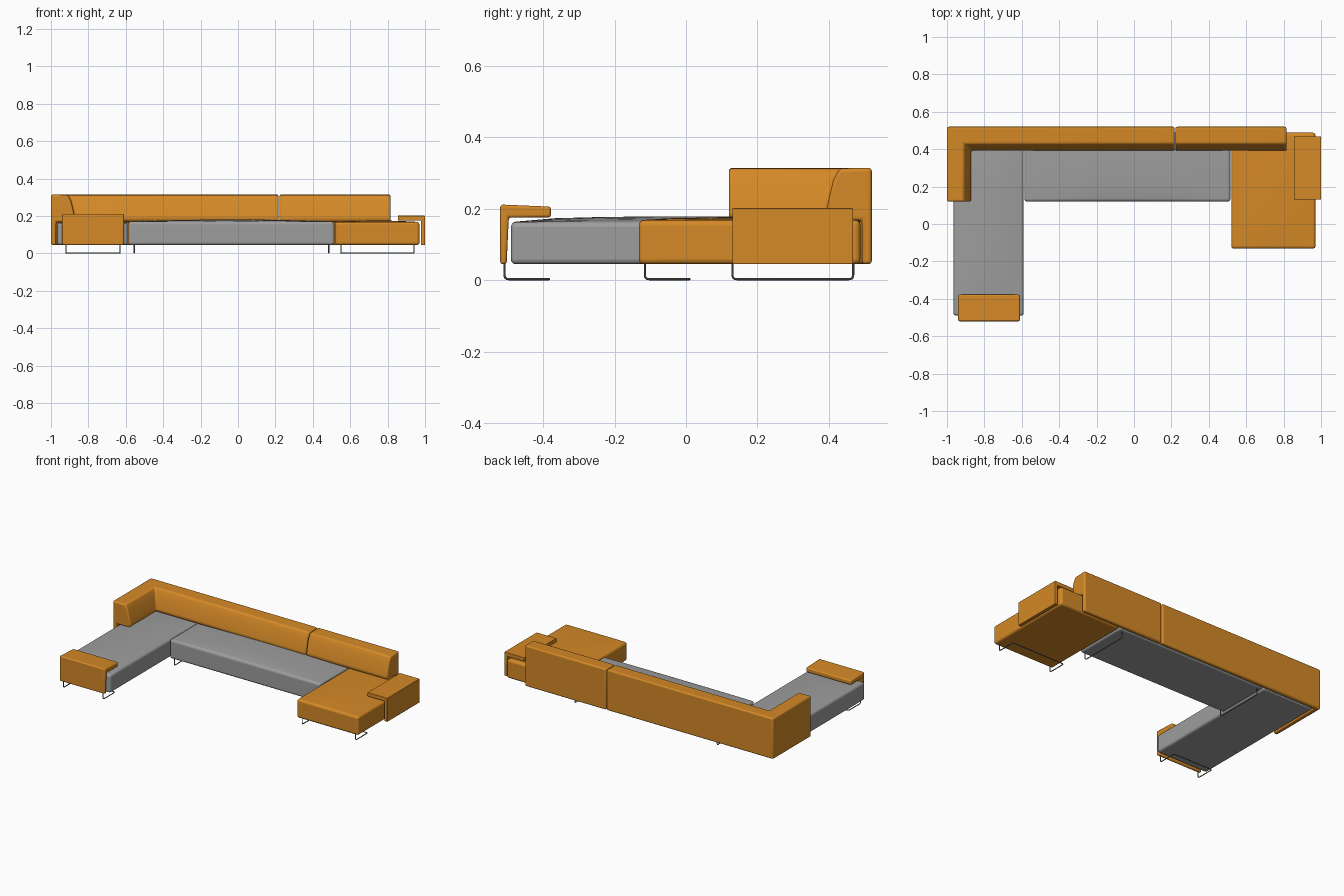
import bpy, bmesh, math
from mathutils import Vector

cube = bpy.data.objects.get("Cube")
if cube:
    bpy.data.objects.remove(cube, do_unlink=True)


def material(name, rgb):
    m = bpy.data.materials.new(name)
    m.use_nodes = True
    m.diffuse_color = (*rgb, 1)
    m.node_tree.nodes["Principled BSDF"].inputs["Base Color"].default_value = (*rgb, 1)
    return m


ORANGE = material("orange fabric", (0.66, 0.25, 0.02))
GREY = material("grey fabric", (0.34, 0.34, 0.34))
METAL = material("dark metal", (0.16, 0.16, 0.16))


def finish(name, bm, mat, bevel):
    """Turn a bmesh into a softly bevelled, smooth shaded object."""
    bmesh.ops.recalc_face_normals(bm, faces=bm.faces)
    mesh = bpy.data.meshes.new(name)
    bm.to_mesh(mesh)
    bm.free()
    mesh.materials.append(mat)
    ob = bpy.data.objects.new(name, mesh)
    bpy.context.collection.objects.link(ob)
    mod = ob.modifiers.new("soft edges", "BEVEL")
    mod.width = bevel
    mod.segments = 4
    mod.limit_method = "ANGLE"
    mod.angle_limit = math.radians(20)
    smooth(ob)


def smooth(ob):
    bpy.ops.object.select_all(action="DESELECT")
    ob.select_set(True)
    bpy.context.view_layer.objects.active = ob
    bpy.ops.object.shade_smooth_by_angle(angle=math.radians(35))


def cushion(name, x0, x1, y0, y1, z0, z1, crown, mat):
    """Upholstered block whose top swells towards its middle."""
    bm = bmesh.new()
    bmesh.ops.create_cube(bm, size=2)
    bmesh.ops.subdivide_edges(bm, edges=bm.edges, cuts=7, use_grid_fill=True)
    for v in bm.verts:
        u, w, t = v.co
        lift = crown * (1 - u * u) * (1 - w * w) ** 0.5 if t > 0.99 else 0
        v.co = ((x0 + x1 + u * (x1 - x0)) / 2,
                (y0 + y1 + w * (y1 - y0)) / 2,
                (z0 + z1 + t * (z1 - z0)) / 2 + lift)
    finish(name, bm, mat, 0.014)


def sweep(name, path, profile, mat, bevel):
    """Sweep a (depth, height) profile along a floor path, mitring corners."""
    pts = [Vector(p) for p in path]
    normals = []
    for a, b in zip(pts, pts[1:]):
        d = (b - a).normalized()
        normals.append(Vector((-d.y, d.x)))
    bm = bmesh.new()
    rings = []
    for i, p in enumerate(pts):
        n1, n2 = normals[max(i - 1, 0)], normals[min(i, len(normals) - 1)]
        n = (n1 + n2) / (1 + n1.dot(n2))
        rings.append([bm.verts.new((*(p + n * d), z)) for d, z in profile])
    count = len(profile)
    for r, s in zip(rings, rings[1:]):
        for i in range(count):
            j = (i + 1) % count
            bm.faces.new((r[i], r[j], s[j], s[i]))
    bm.faces.new(rings[0])
    bm.faces.new(rings[-1])
    finish(name, bm, mat, bevel)


def wire(name, corners, radius=0.003, fillet=0.012):
    """Bent metal rod with rounded corners."""
    pts = [Vector(c) for c in corners]
    path = [pts[0]]
    for a, b, c in zip(pts, pts[1:], pts[2:]):
        p = b + (a - b).normalized() * fillet
        q = b + (c - b).normalized() * fillet
        for k in range(5):
            t = k / 4
            path.append(p * (1 - t) ** 2 + b * 2 * t * (1 - t) + q * t * t)
    path.append(pts[-1])
    curve = bpy.data.curves.new(name, "CURVE")
    curve.dimensions = "3D"
    curve.bevel_depth = radius
    curve.bevel_resolution = 2
    curve.use_fill_caps = True
    spline = curve.splines.new("POLY")
    spline.points.add(len(path) - 1)
    for sp, co in zip(spline.points, path):
        sp.co = (*co, 1)
    curve.materials.append(METAL)
    ob = bpy.data.objects.new(name, curve)
    bpy.context.collection.objects.link(ob)
    bpy.ops.object.select_all(action="DESELECT")
    ob.select_set(True)
    bpy.context.view_layer.objects.active = ob
    bpy.ops.object.convert(target="MESH")
    smooth(bpy.context.view_layer.objects.active)


# Seats
cushion("right_chaise_seat", -0.965, -0.59, -0.49, 0.488, 0.045, 0.163, 0.016, GREY)
cushion("middle_seat", -0.586, 0.515, 0.12, 0.488, 0.045, 0.17, 0.012, GREY)
cushion("left_chaise_seat", 0.52, 0.97, -0.132, 0.488, 0.045, 0.168, 0.008, ORANGE)

# Backrests: thin rear panel with a sloping cushion above
back = [(0, 0.045), (0, 0.315), (0.09, 0.313), (0.108, 0.28),
        (0.13, 0.185), (0.12, 0.168), (0.028, 0.168), (0.028, 0.045)]
sweep("corner_backrest", [(0.217, 0.52), (-1, 0.52), (-1, 0.12)], back, ORANGE, 0.01)
sweep("left_backrest", [(0.815, 0.52), (0.222, 0.52)], back, ORANGE, 0.01)

# Folded armrests: upright panel with a flat shelf
front_arm = [(0, 0.045), (0, 0.212), (0.142, 0.206), (0.142, 0.176),
             (0.024, 0.176), (0.018, 0.045)]
sweep("front_armrest", [(-0.94, -0.52), (-0.61, -0.52)], front_arm, ORANGE, 0.008)
side_arm = [(0, 0.045), (0, 0.202), (0.145, 0.202), (0.145, 0.176),
            (0.022, 0.176), (0.022, 0.045)]
sweep("side_armrest", [(1, 0.13), (1, 0.468)], side_arm, ORANGE, 0.003)

# Cantilevered front legs, bent back along the floor and joined by a bar
TOP, FLOOR = 0.05, 0.003
for name, xa, xb, y in (("right_chaise_leg", -0.92, -0.63, -0.508),
                        ("left_chaise_leg", 0.55, 0.94, -0.115)):
    yb = y + 0.125
    wire(name, [(xa, y, TOP), (xa, y, FLOOR), (xa, yb, FLOOR),
                (xb, yb, FLOOR), (xb, y, FLOOR), (xb, y, TOP)])

# Sled legs under the middle seat
for side, x in (("right", -0.555), ("left", 0.485)):
    wire(side + "_sled_leg", [(x, 0.13, TOP), (x, 0.13, FLOOR),
                              (x, 0.468, FLOOR), (x, 0.468, TOP)])
